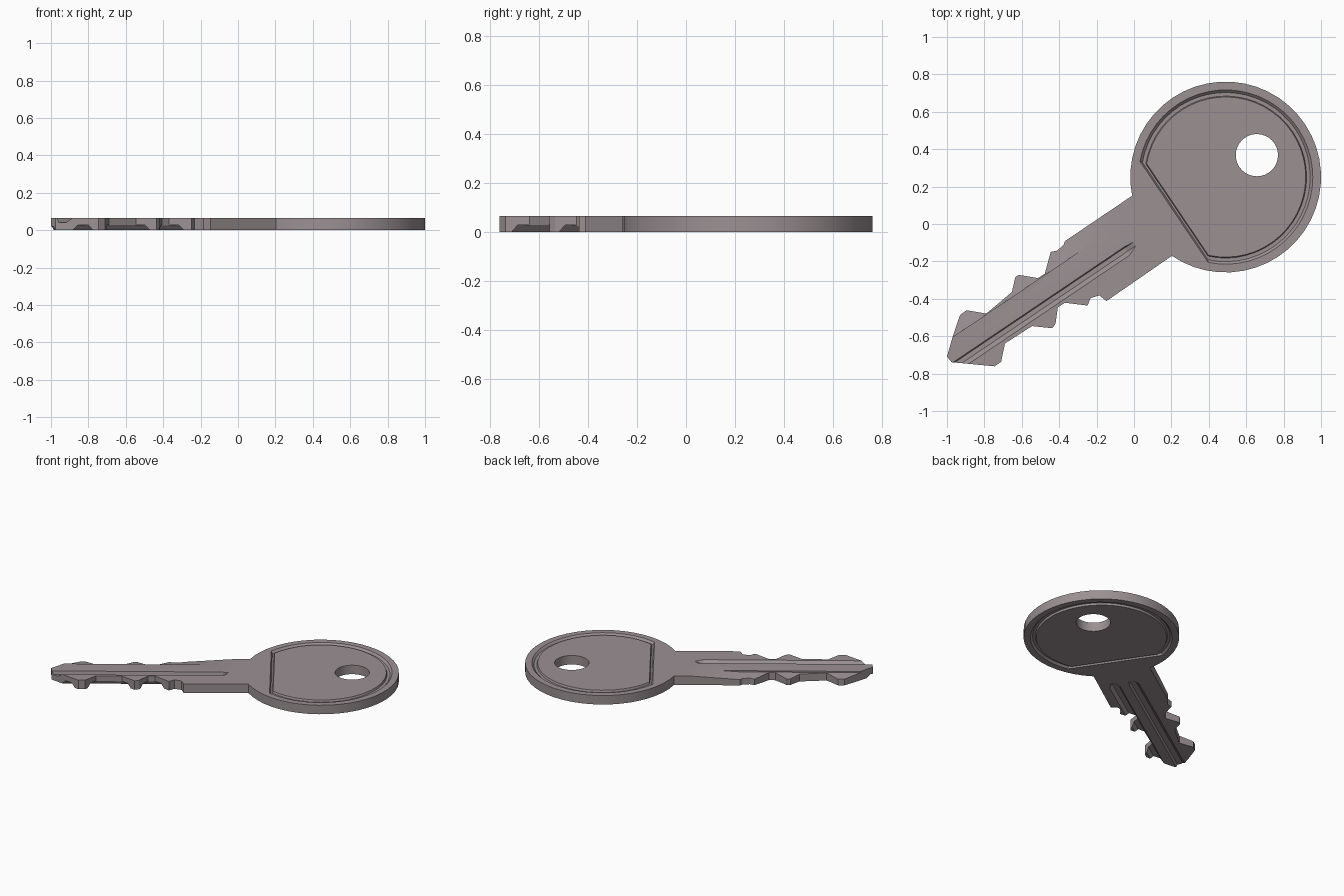
import bpy, bmesh, math
from mathutils import Vector

if "Cube" in bpy.data.objects:
    bpy.data.objects.remove(bpy.data.objects["Cube"])

H = 0.065                        # key thickness
C = Vector((0.49, 0.251))        # bow centre
R = 0.51                         # bow radius
A = math.radians(34)             # direction of the key axis
U = Vector((math.cos(A), math.sin(A)))
V = Vector((-U.y, U.x))


def place(u, v, z):
    """Point from key-axis coordinates to world."""
    p = C + U * u + V * v
    return (p.x, p.y, z)


def loft(name, loops, closed=False):
    """Skin a series of equal-length loops; cap the ends or close into a ring."""
    bm = bmesh.new()
    rings = [[bm.verts.new(p) for p in lp] for lp in loops]
    n = len(rings[0])
    count = len(rings) if closed else len(rings) - 1
    for i in range(count):
        a, b = rings[i], rings[(i + 1) % len(rings)]
        for j in range(n):
            k = (j + 1) % n
            bm.faces.new((a[j], a[k], b[k], b[j]))
    if not closed:
        bm.faces.new(rings[0])
        bm.faces.new(rings[-1])
    bmesh.ops.recalc_face_normals(bm, faces=bm.faces)
    me = bpy.data.meshes.new(name)
    bm.to_mesh(me)
    bm.free()
    ob = bpy.data.objects.new(name, me)
    bpy.context.collection.objects.link(ob)
    return ob


metal = bpy.data.materials.new("dark_metal")
metal.diffuse_color = (0.325, 0.28, 0.29, 1)
metal.use_nodes = True
metal.node_tree.nodes["Principled BSDF"].inputs["Base Color"].default_value = metal.diffuse_color


def cut(target, cutter):
    cutter.hide_render = True
    cutter.data.materials.append(metal)
    m = target.modifiers.new("cut", 'BOOLEAN')
    m.operation, m.solver, m.object = 'DIFFERENCE', 'EXACT', cutter
    bpy.context.view_layer.objects.active = target
    bpy.ops.object.modifier_apply(modifier=m.name)
    bpy.data.objects.remove(cutter)


# Key outline: round bow, then the cut blade from the upper shoulder round the tip
start, end = math.radians(-124.3), math.radians(191.3)
outline = [(C.x + R * math.cos(start + (end - start) * i / 42),
            C.y + R * math.sin(start + (end - start) * i / 42)) for i in range(43)]
outline += [(x, y - 0.004) for x, y in (
    (-0.37, -0.088), (-0.375, -0.105), (-0.41, -0.138), (-0.445, -0.145),
    (-0.477, -0.262), (-0.513, -0.285), (-0.618, -0.268), (-0.635, -0.282),
    (-0.653, -0.36), (-0.79, -0.475), (-0.895, -0.457), (-0.93, -0.482),
    (-0.97, -0.60), (-1.0, -0.705), (-0.975, -0.735), (-0.745, -0.757),
    (-0.71, -0.732), (-0.69, -0.635), (-0.545, -0.542), (-0.437, -0.553),
    (-0.42, -0.53), (-0.407, -0.442), (-0.37, -0.417), (-0.248, -0.432),
    (-0.232, -0.392), (-0.185, -0.378), (-0.147, -0.408))]
key = loft("key", [[(x, y, z) for x, y in outline] for z in (0, H)])
key.data.materials.append(metal)

# Keyring hole
hole = [(0.657 + 0.113 * math.cos(t * math.tau / 32),
         0.368 + 0.113 * math.sin(t * math.tau / 32)) for t in range(32)]
cut(key, loft("hole_cutter", [[(x, y, z) for x, y in hole] for z in (-0.1, 0.2)]))


# D-shaped border groove on both faces of the bow
def d_loop(r, c, z):
    a = math.acos(-c / r)
    return [place(r * math.cos(-a + 2 * a * i / 40), r * math.sin(-a + 2 * a * i / 40), z)
            for i in range(41)]


groove = [(0.480, 0.341, -0.014), (0.452, 0.325, 0.014),
          (0.433, 0.315, 0.014), (0.423, 0.305, -0.014)]
for top in (False, True):
    loops = [d_loop(r, c, H - d if top else d) for r, c, d in groove]
    cut(key, loft("border_cutter", loops, closed=True))


# Lengthwise milled slots that run out towards the bow
def mill(profile, lift, u_full, u_end):
    stations = [(-2.0, 0), (u_full, 0), (u_end, lift)]
    cut(key, loft("slot_cutter", [[place(u, v, z + dz) for v, z in profile]
                                  for u, dz in stations]))


mill([(0.106, 0.13), (0.107, 0.056), (0.3, 0.026), (0.3, 0.13)], 0.024, -0.9, -0.56)
mill([(0.002, 0.10), (-0.012, 0.04), (-0.036, 0.04), (-0.078, 0.085)], 0.027, -0.66, -0.6)
mill([(-0.137, -0.012), (-0.112, 0.028), (-0.078, 0.028), (-0.051, -0.012)], -0.03, -0.66, -0.6)
mill([(0.0, -0.012), (0.012, 0.02), (0.05, 0.02), (0.085, -0.012)], -0.022, -0.66, -0.6)

# Smooth only the gentle facets of the curved rims
bpy.ops.object.select_all(action='DESELECT')
key.select_set(True)
bpy.context.view_layer.objects.active = key
bpy.ops.object.shade_smooth_by_angle(angle=math.radians(15))
